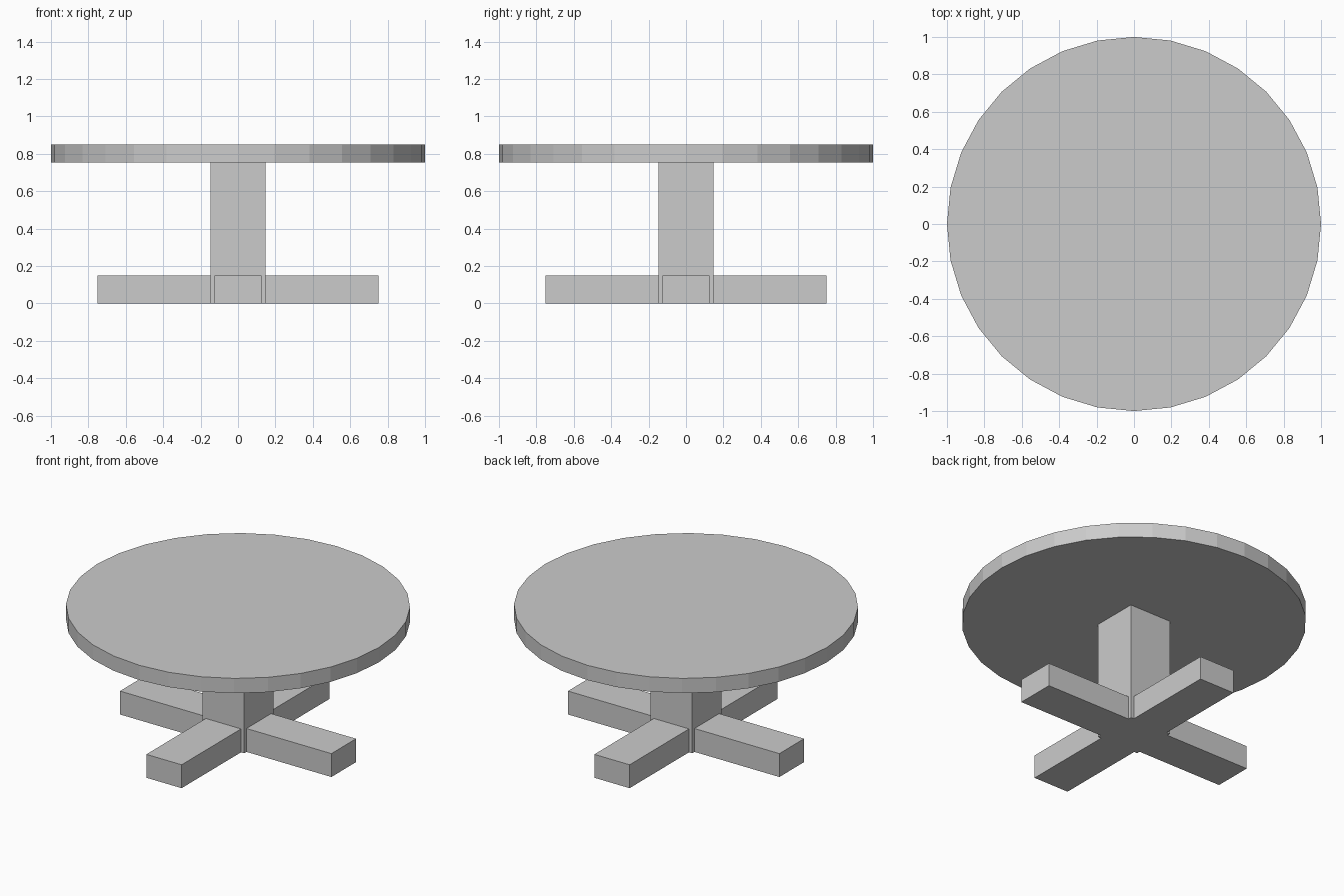
import bpy

cube = bpy.data.objects.get("Cube")
if cube:
    bpy.data.objects.remove(cube, do_unlink=True)

# Single plain grey finish
grey = bpy.data.materials.new("plain_grey")
grey.use_nodes = True
colour = (0.6, 0.6, 0.6, 1)
grey.diffuse_color = colour
grey.node_tree.nodes["Principled BSDF"].inputs["Base Color"].default_value = colour


def finish(name):
    obj = bpy.context.object
    obj.name = name
    obj.data.materials.append(grey)
    return obj


def box(name, size, bottom=0):
    """Box centred on the z axis, standing on the given height."""
    bpy.ops.mesh.primitive_cube_add(size=1, location=(0, 0, bottom + size[2] / 2))
    obj = finish(name)
    obj.scale = size
    bpy.ops.object.transform_apply(location=False, rotation=False, scale=True)
    return obj


LEG_LENGTH, LEG_WIDTH, LEG_HEIGHT = 1.5, 0.25, 0.15
COLUMN_WIDTH, COLUMN_HEIGHT = 0.295, 0.755
TOP_THICKNESS = 0.095

# Crossed feet
box("foot_beam_side_to_side", (LEG_LENGTH, LEG_WIDTH, LEG_HEIGHT))
box("foot_beam_front_to_back", (LEG_WIDTH, LEG_LENGTH, LEG_HEIGHT))

# Square pedestal
box("column", (COLUMN_WIDTH, COLUMN_WIDTH, COLUMN_HEIGHT))

# Faceted round top
bpy.ops.mesh.primitive_cylinder_add(
    vertices=32, radius=1, depth=TOP_THICKNESS,
    location=(0, 0, COLUMN_HEIGHT + TOP_THICKNESS / 2))
finish("table_top")
